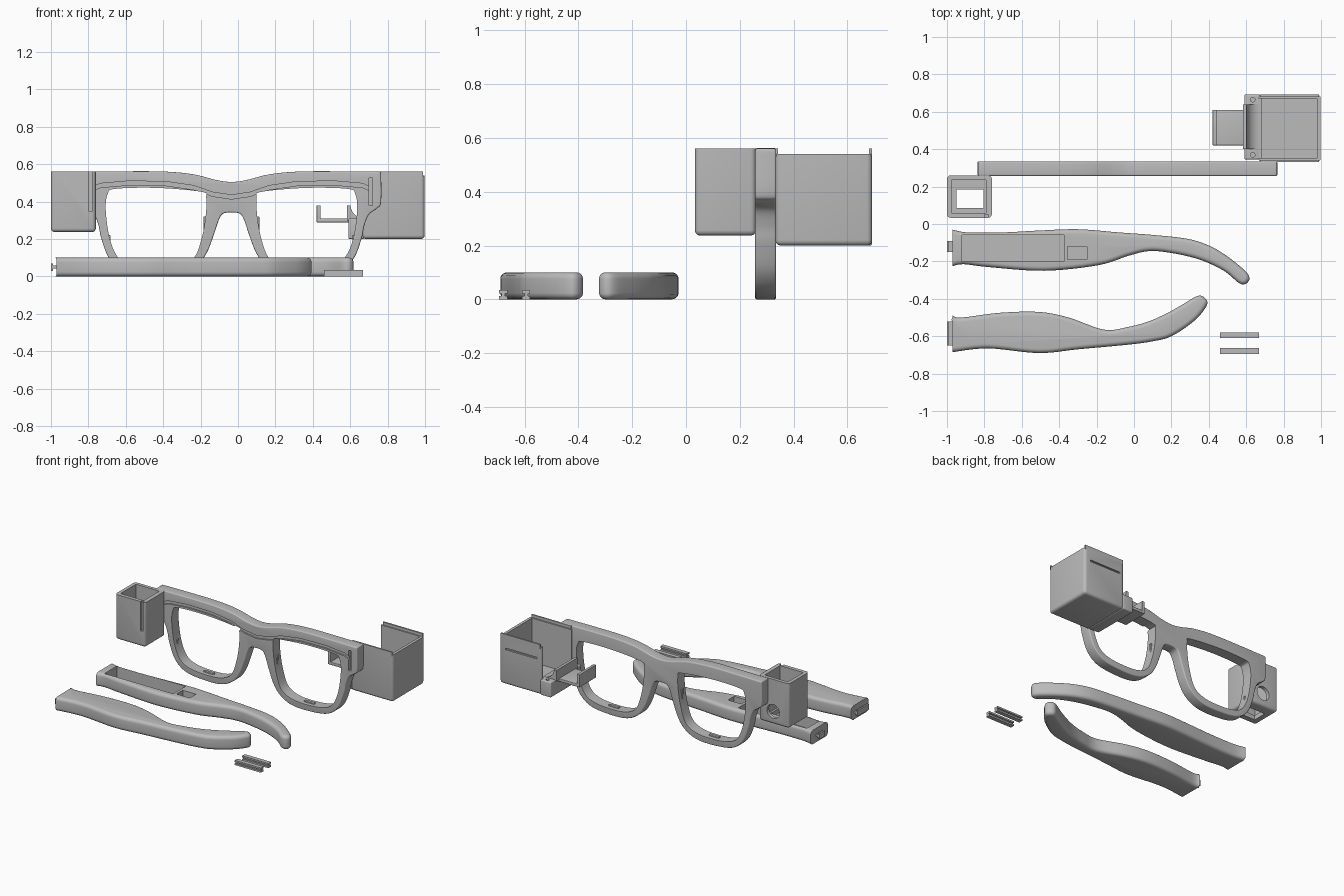
import bpy, bmesh, math
from mathutils import Vector, Matrix

if "Cube" in bpy.data.objects:
    bpy.data.objects.remove(bpy.data.objects["Cube"])

grey = bpy.data.materials.new("plastic_grey")
grey.use_nodes = True
grey.diffuse_color = (0.5, 0.5, 0.5, 1)
grey.node_tree.nodes["Principled BSDF"].inputs["Base Color"].default_value = (0.5, 0.5, 0.5, 1)

MID = -0.035  # centre line of the spectacle front


def finish(name, bm):
    bmesh.ops.recalc_face_normals(bm, faces=bm.faces)
    mesh = bpy.data.meshes.new(name)
    bm.to_mesh(mesh)
    bm.free()
    mesh.materials.append(grey)
    obj = bpy.data.objects.new(name, mesh)
    bpy.context.collection.objects.link(obj)
    return obj


def box(name, x0, x1, y0, y1, z0, z1, r=0, open_top=False):
    """Box by its limits; rounded edges, optionally leaving the top rim sharp."""
    bm = bmesh.new()
    bmesh.ops.create_cube(bm, size=1)
    for v in bm.verts:
        v.co = Vector(((x0, x1)[v.co.x > 0], (y0, y1)[v.co.y > 0], (z0, z1)[v.co.z > 0]))
    if r:
        edges = [e for e in bm.edges
                 if not (open_top and all(v.co.z > z1 - 1e-4 for v in e.verts))]
        bmesh.ops.bevel(bm, geom=edges, offset=r, segments=4, profile=0.5, affect='EDGES')
    return finish(name, bm)


def rod(name, centre, radius, depth, upright=False):
    """Cylinder along y, or along z when upright."""
    bm = bmesh.new()
    turn = Matrix() if upright else Matrix.Rotation(math.pi / 2, 4, 'X')
    bmesh.ops.create_cone(bm, cap_ends=True, segments=48, radius1=radius, radius2=radius,
                          depth=depth, matrix=Matrix.Translation(centre) @ turn)
    return finish(name, bm)


def smooth_path(points, closed=True, steps=6):
    """Catmull-Rom path; on a closed one a doubled point makes a corner."""
    pts, out = [Vector(p) for p in points], []
    n = len(pts)
    for i in range(n if closed else n - 1):
        ids = [i + k for k in (-1, 0, 1, 2)]
        a, b, c, d = (pts[j % n if closed else min(max(j, 0), n - 1)] for j in ids)
        if (b - c).length < 1e-5:
            continue
        for s in range(steps):
            t = s / steps
            out.append(0.5 * (2 * b + (c - a) * t + (2 * a - 5 * b + 4 * c - d) * t * t
                              + (3 * b - a - 3 * c + d) * t ** 3))
    return out if closed else out + [pts[-1]]


def prism(name, loop, lo, hi):
    """Extrude an upright loop along y."""
    bm = bmesh.new()
    face = bm.faces.new([bm.verts.new((x, lo, z)) for x, z in loop])
    up = bmesh.ops.extrude_face_region(bm, geom=[face])["geom"]
    bmesh.ops.translate(bm, verts=[g for g in up if isinstance(g, bmesh.types.BMVert)],
                        vec=(0, hi - lo, 0))
    return finish(name, bm)


def temple_arm(name, points, height=.1, r=.024, seg=5):
    """Pillow-edged arm: stacked inset copies of its outline, with a flat hinge end."""
    path = smooth_path(points, closed=False)
    inward = []
    for i in range(len(path)):
        t = (path[min(i + 1, len(path) - 1)] - path[max(i - 1, 0)]).normalized()
        inward.append(Vector((t.y, -t.x)))
    inward[0], inward[-1] = Vector((0, -1)), Vector((0, 1))
    angles = [k * math.pi / 2 / seg for k in range(seg + 1)]
    layers = [(r * (1 - math.sin(a)), r * (1 - math.cos(a))) for a in angles]
    layers += [(inset, height - z) for inset, z in layers[::-1]]
    bm = bmesh.new()
    rings = [[bm.verts.new((*(p + n * inset), z)) for p, n in zip(path, inward)]
             for inset, z in layers]
    for low, high in zip(rings, rings[1:]):
        for i in range(len(path)):
            bm.faces.new((low[i - 1], low[i], high[i], high[i - 1]))
    bm.faces.new(rings[0])
    bm.faces.new(rings[-1])
    return finish(name, bm)


def shape(obj, cutters, bevel=0):
    """Round the edges, carve the cutters, then apply and discard them."""
    if bevel:
        m = obj.modifiers.new("round", 'BEVEL')
        m.width, m.segments, m.use_clamp_overlap = bevel, 4, False
        m.limit_method, m.angle_limit = 'ANGLE', math.radians(50)
    for c in cutters:
        c.hide_render = True
        m = obj.modifiers.new("cut", 'BOOLEAN')
        m.object, m.operation, m.solver = c, 'DIFFERENCE', 'EXACT'
    deps = bpy.context.evaluated_depsgraph_get()
    deps.update()
    mesh = bpy.data.meshes.new_from_object(obj.evaluated_get(deps))
    obj.modifiers.clear()
    obj.data = mesh
    for c in cutters:
        bpy.data.objects.remove(c)


# Spectacle front: half outline mirrored about the centre line
half = [(0, .505), (.08, .515), (.2, .545), (.35, .56), (.55, .562), (.8, .56), (.8, .56),
        (.8, .4), (.78, .365), (.735, .33), (.71, .27), (.695, .2), (.65, .09), (.56, .02),
        (.4, 0), (.27, .01), (.18, .06), (.13, .13), (.095, .22), (.068, .3), (.045, .335), (0, .342)]
outline = [(MID + u, z) for u, z in half] + [(MID - u, z) for u, z in half[-2:0:-1]]
lens = [(.135, .42), (.16, .452), (.4, .473), (.62, .468), (.662, .44), (.672, .35), (.65, .2),
        (.605, .1), (.53, .058), (.4, .045), (.28, .055), (.2, .1), (.16, .2), (.138, .32)]
brow = [(0, .435), (.1, .45), (.2, .485), (.35, .507), (.55, .51), (.7, .497), (.74, .48)]
side = brow[::-1] + [(-u, z) for u, z in brow[1:]]
band = [(MID + u, z) for u, z in side] + [(MID + u, z - .022) for u, z in side[::-1]]
cuts = [prism("brow_groove", band, .24, .268),
        box("track_slot", .70, .72, .24, .285, .38, .525)]
for s in (-1, 1):
    cuts.append(prism("lens_hole", smooth_path([(MID + s * u, z) for u, z in lens]), .2, .4))
shape(prism("spectacle_front", smooth_path(outline), .257, .335), cuts, .008)

# Lens retaining tabs
for s, label in ((-1, "right"), (1, "left")):
    for u, z, w, h in ((.137, .28, .012, .04), (.658, .19, .012, .03), (.4, .044, .04, .01)):
        x = MID + s * u
        box("lens_tab_" + label, x - w, x + w, .285, .305, z - h, z + h, .003)

# Small open housing in front of the right end
small = box("small_housing", -1, -.76, .033, .26, .237, .56, .02, True)
shape(small, [box("cavity", -.975, -.79, .06, .235, .27, .7),
              box("floor_hole", -.95, -.805, .085, .185, .1, .4),
              box("front_slot", -.8, -.777, 0, .05, .35, .7),
              rod("cable_hole", (-.875, .25, .33), .05, .1)])

# Large housing behind the left end, open at the top and towards the cradle
large = box("large_housing", .665, .998, .332, .692, .2, .54, .02, True)
shape(large, [box("cavity", .685, .978, .352, .672, .225, .7),
              box("cradle_opening", .6, .7, .352, .672, .31, .7),
              box("rear_slit", .7, .95, .68, .72, .45, .462)])
box("housing_back_lip", .675, .99, .68, .692, .53, .56)
box("housing_front_lip", .675, .99, .332, .342, .53, .56)

# Mounting flange with screw holes
shape(box("mount_flange", .59, .675, .345, .692, .2, .31, .008),
      [rod("screw_hole", (.635, y, .3), .012, .1, True) for y in (.37, .665)])

# Cradle hooked onto the flange through a concave gusset
shape(box("cradle_gusset", .582, .675, .4, .64, .3, .38),
      [rod("hollow", (.675, .52, .385), .074, .4)])
box("cradle_floor", .42, .6, .42, .61, .288, .31, .004)
box("cradle_outer_post", .42, .442, .42, .61, .29, .38, .004)

# Hollow temple arm with two open bays
arm_a = [(-.97, -.03), (-.89, -.045), (-.7, -.045), (-.51, -.035), (-.3, -.028), (-.08, -.045),
         (.12, -.06), (.29, -.08), (.4, -.115), (.48, -.16), (.55, -.212), (.605, -.262),
         (.617, -.295), (.597, -.32), (.56, -.315), (.48, -.25), (.35, -.19), (.2, -.155),
         (.08, -.145), (-.03, -.17), (-.19, -.22), (-.48, -.25), (-.78, -.23), (-.91, -.215),
         (-.97, -.225)]
shape(temple_arm("hollow_temple_arm", arm_a),
      [box("battery_bay", -.92, -.375, -.2, -.06, .02, .2),
       box("switch_bay", -.355, -.25, -.19, -.12, .02, .2)])

# Solid temple arm
arm_b = [(-.97, -.49), (-.92, -.5), (-.72, -.475), (-.51, -.47), (-.35, -.5), (-.16, -.565),
         (-.03, -.55), (.08, -.52), (.18, -.475), (.26, -.43), (.325, -.391), (.36, -.384),
         (.39, -.41), (.383, -.447), (.32, -.52), (.2, -.6), (.1, -.627), (-.03, -.645),
         (-.3, -.67), (-.51, -.69), (-.78, -.665), (-.97, -.685)]
temple_arm("solid_temple_arm", arm_b)

# Sliding T-shaped hinge tongues on the arm ends
for y, w in ((-.12, .03), (-.585, .065)):
    box("tongue_neck", -.99, -.96, y - w, y + w, .042, .058)
    box("tongue_head", -1, -.988, y - w, y + w, .03, .07)

# Loose T-section slide rails
for y in (-.594, -.679):
    box("rail_base", .46, .668, y - .015, y + .015, 0, .012)
    box("rail_web", .46, .668, y - .007, y + .007, .01, .024)
    box("rail_cap", .46, .668, y - .015, y + .015, .022, .034)

# Smooth shading with crisp edges
bpy.ops.object.select_all(action='DESELECT')
for obj in bpy.context.collection.objects:
    if obj.type == 'MESH':
        obj.select_set(True)
        bpy.context.view_layer.objects.active = obj
bpy.ops.object.shade_smooth_by_angle(angle=math.radians(30))
